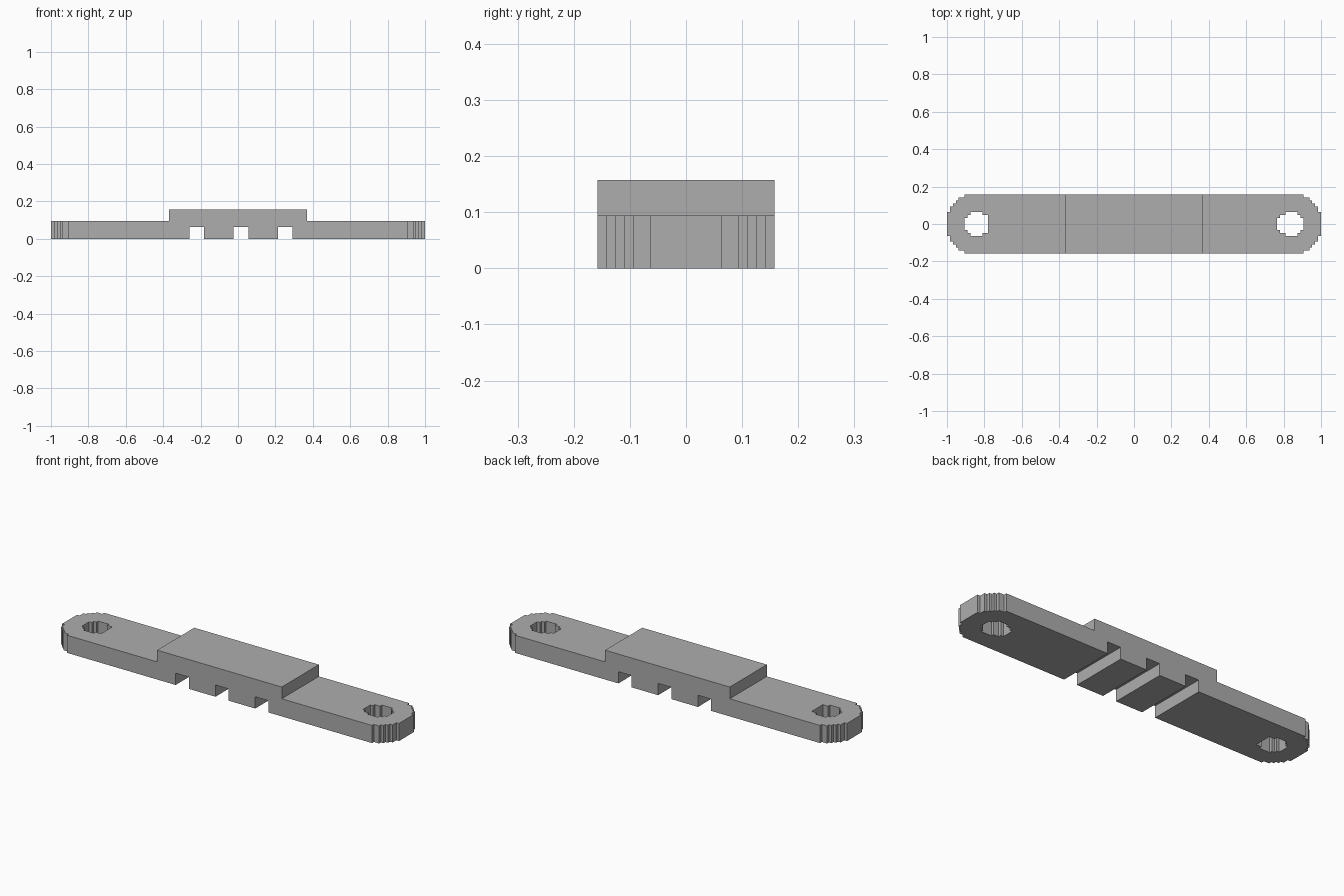
import bpy
import bmesh

U = 2 / 127  # one grid step of the stepped outline

cube = bpy.data.objects.get("Cube")
if cube:
    bpy.data.objects.remove(cube, do_unlink=True)

grey = bpy.data.materials.new("plain grey")
grey.use_nodes = True
grey.diffuse_color = (0.42, 0.42, 0.42, 1)
grey.node_tree.nodes["Principled BSDF"].inputs["Base Color"].default_value = grey.diffuse_color


def prism(name, points, direction):
    """Extrude a closed 3D outline, given in grid steps, along a direction."""
    bm = bmesh.new()
    face = bm.faces.new([bm.verts.new([c * U for c in p]) for p in points])
    moved = bmesh.ops.extrude_face_region(bm, geom=[face])["geom"]
    bmesh.ops.translate(bm, vec=[c * U for c in direction],
                        verts=[v for v in moved if isinstance(v, bmesh.types.BMVert)])
    bmesh.ops.recalc_face_normals(bm, faces=bm.faces)
    mesh = bpy.data.meshes.new(name)
    bm.to_mesh(mesh)
    bm.free()
    mesh.materials.append(grey)
    obj = bpy.data.objects.new(name, mesh)
    bpy.context.collection.objects.link(obj)
    return obj


def stepped_prism(name, columns):
    """Upright prism from columns of (x start, x end, half width)."""
    back = [(x, w) for a, b, w in columns for x in (a, b)]
    front = [(x, -w) for x, w in reversed(back)]
    return prism(name, [(x, y, -2) for x, y in back + front], (0, 0, 16))


def combine(body, cutter, operation):
    mod = body.modifiers.new(cutter.name, 'BOOLEAN')
    mod.operation = operation
    mod.solver = 'EXACT'
    mod.object = cutter
    bpy.context.view_layer.objects.active = body
    bpy.ops.object.modifier_apply(modifier=mod.name)
    bpy.data.objects.remove(cutter, do_unlink=True)


def mirrored(columns):
    return [(-b, -a, w) for a, b, w in reversed(columns)]


# Side profile: thin bar, raised middle, three grooves underneath
profile = [(-66, 0)]
for x in (-16.5, -1.5, 13.5):
    profile += [(x, 0), (x, 4), (x + 5, 4), (x + 5, 0)]
profile += [(66, 0), (66, 6), (23.5, 6), (23.5, 10), (-23.5, 10), (-23.5, 6), (-66, 6)]
bar = prism("mounting_bar", [(x, -12, z) for x, z in profile], (0, 24, 0))

# Stepped rounded ends
end = [(57.5, 59.5, 9), (59.5, 60.5, 8), (60.5, 61.5, 7), (61.5, 62.5, 6), (62.5, 63.5, 4)]
outline = mirrored(end) + [(-57.5, 57.5, 10)] + end
combine(bar, stepped_prism("outline", outline), 'INTERSECT')

# Stepped screw holes; the one on the right lacks its innermost column
hole = [(48.5, 49.5, 2), (49.5, 51.5, 3), (51.5, 55.5, 4), (55.5, 56.5, 3), (56.5, 57.5, 2)]
combine(bar, stepped_prism("left_hole", hole), 'DIFFERENCE')
combine(bar, stepped_prism("right_hole", mirrored(hole[1:])), 'DIFFERENCE')
